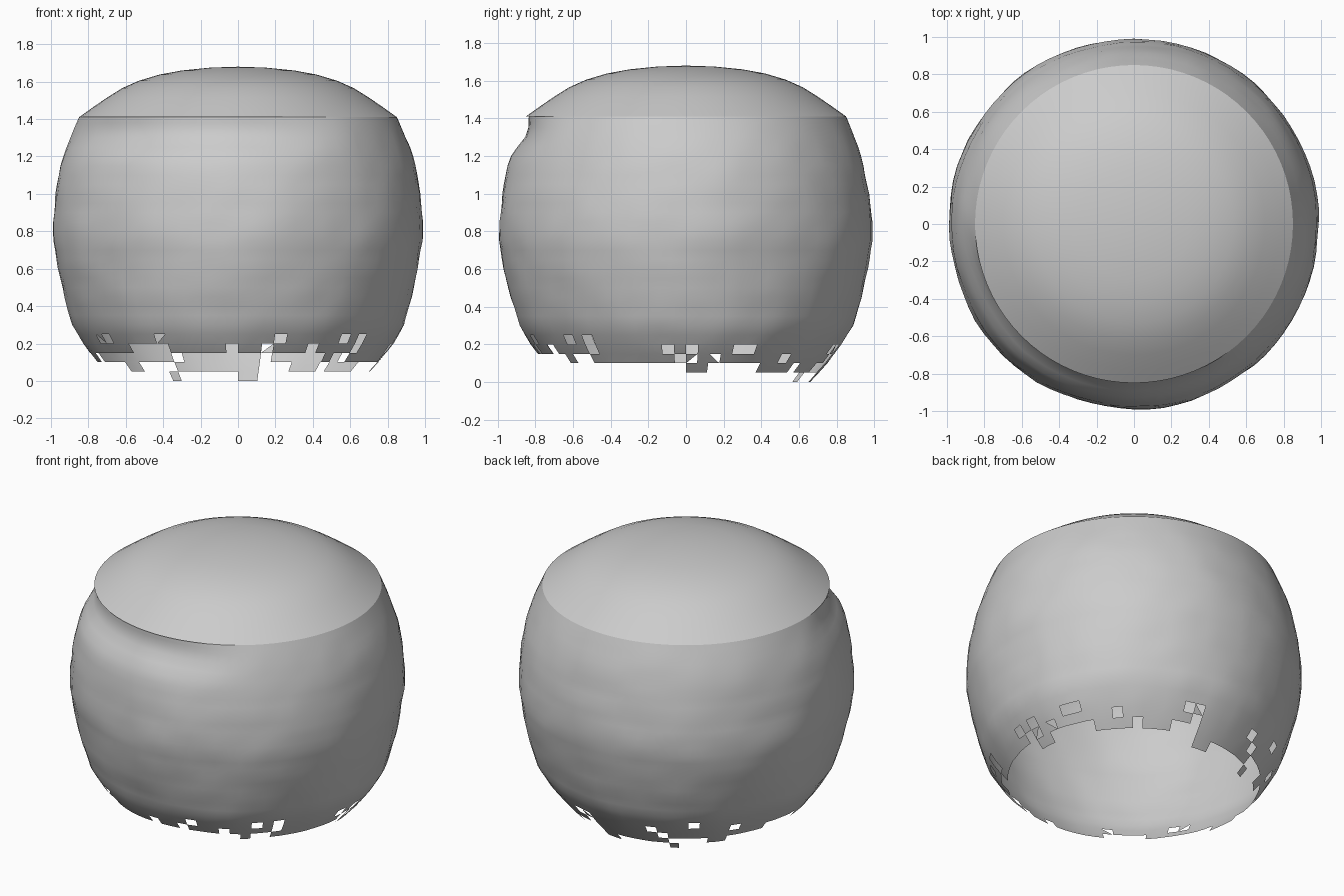
import bpy, bmesh, math, random
from mathutils import Vector, noise

random.seed(4)
if "Cube" in bpy.data.objects:
    bpy.data.objects.remove(bpy.data.objects["Cube"], do_unlink=True)

SEGMENTS = 80

# One plain material for the whole shell
grey = bpy.data.materials.new("plain grey")
grey.use_nodes = True
grey.diffuse_color = (0.6, 0.6, 0.6, 1)
grey.node_tree.nodes["Principled BSDF"].inputs["Base Color"].default_value = (0.6, 0.6, 0.6, 1)

# Radius against height for the rounded wall
WALL = [(0, .66), (.1, .75), (.2, .825), (.3, .885), (.45, .93), (.6, .965), (.75, .99),
        (.85, .99), (1, .975), (1.15, .945), (1.25, .915), (1.34, .88), (1.41, .85)]
# Radius and height for the smooth domed lid
LID = [(.85, 1.41), (.78, 1.46), (.70, 1.515), (.62, 1.565), (.53, 1.605),
       (.42, 1.638), (.3, 1.66), (.15, 1.675)]


def wall_radius(z):
    for (z0, r0), (z1, r1) in zip(WALL, WALL[1:]):
        if z <= z1:
            return r0 + (r1 - r0) * (z - z0) / (z1 - z0)
    return WALL[-1][1]


def angle_gap(a, b):
    return abs((a - b + 180) % 360 - 180)


def finish(bm, name):
    mesh = bpy.data.meshes.new(name)
    bm.to_mesh(mesh)
    bm.free()
    obj = bpy.data.objects.new(name, mesh)
    bpy.context.collection.objects.link(obj)
    mesh.materials.append(grey)
    bpy.ops.object.select_all(action="DESELECT")
    obj.select_set(True)
    bpy.context.view_layer.objects.active = obj
    bpy.ops.object.shade_smooth_by_angle(angle=math.radians(35))


def lathe(bm, levels, place):
    """Make rings of vertices and return faces as (face, level, segment)."""
    rings = [[bm.verts.new(place(level, 360 * i / SEGMENTS)) for i in range(SEGMENTS)]
             for level in levels]
    faces = []
    for k, (low, high) in enumerate(zip(rings, rings[1:])):
        for i in range(SEGMENTS):
            j = (i + 1) % SEGMENTS
            faces.append((bm.faces.new((low[i], low[j], high[j], high[i])), k, i))
    return rings, faces


def wall_point(z, degrees):
    a = math.radians(degrees)
    r = wall_radius(z)
    # Recess below the lid edge at the front right
    side = max(0, 1 - angle_gap(degrees, 245) / 65)
    r -= .05 * min(1, 2 * side) * max(0, 1 - abs(z - 1.32) / .13)
    # Hand-shaped unevenness that fades out at the lid joint
    p = Vector((math.cos(a), math.sin(a), z))
    fade = min(1, (1.41 - z) * 6)
    r += fade * (.010 * noise.noise(p * 2.2) + .006 * noise.noise(p * 7))
    return r * math.cos(a), r * math.sin(a), z


# Wall with a broken, stepped lower rim
bm = bmesh.new()
levels = [.05 * k for k in range(28)] + [1.38, 1.41]
rings, faces = lathe(bm, levels, wall_point)
rim, group = [], 0
while len(rim) < SEGMENTS:
    mid = 360 * len(rim) / SEGMENTS
    base = .10 + .07 * math.cos(math.radians(mid - 250))
    height = round((base + random.uniform(-.05, .05)) / .05) * .05
    rim += [max(.05, height)] * random.randint(2, 7)
for tab in (SEGMENTS // 4 - 2, SEGMENTS // 4 - 1, SEGMENTS // 4 + 6):
    rim[tab] = 0
gone = []
for face, k, i in faces:
    z = levels[k]
    chance = .09 if z < rim[i] + .12 else 0
    if z < rim[i] - .01 or (z < .3 and rim[i] > 0 and random.random() < chance):
        gone.append(face)
bmesh.ops.delete(bm, geom=gone, context="FACES")

# Pointed slivers along the broken rim
cut = [f for f in bm.faces if f.calc_center_median().z < .28
       and any(e.is_boundary for e in f.edges) and random.random() < .25]
split = bmesh.ops.triangulate(bm, faces=cut)["faces"]
bmesh.ops.delete(bm, geom=[f for f in split if random.random() < .3], context="FACES")
finish(bm, "wall")

# Smooth domed lid
bm = bmesh.new()


def lid_point(level, degrees):
    r, z = level
    a = math.radians(degrees)
    return r * math.cos(a), r * math.sin(a), z


rings, faces = lathe(bm, LID, lid_point)
centre = bm.verts.new((0, 0, 1.68))
for i in range(SEGMENTS):
    bm.faces.new((rings[-1][i], rings[-1][(i + 1) % SEGMENTS], centre))
finish(bm, "lid")
